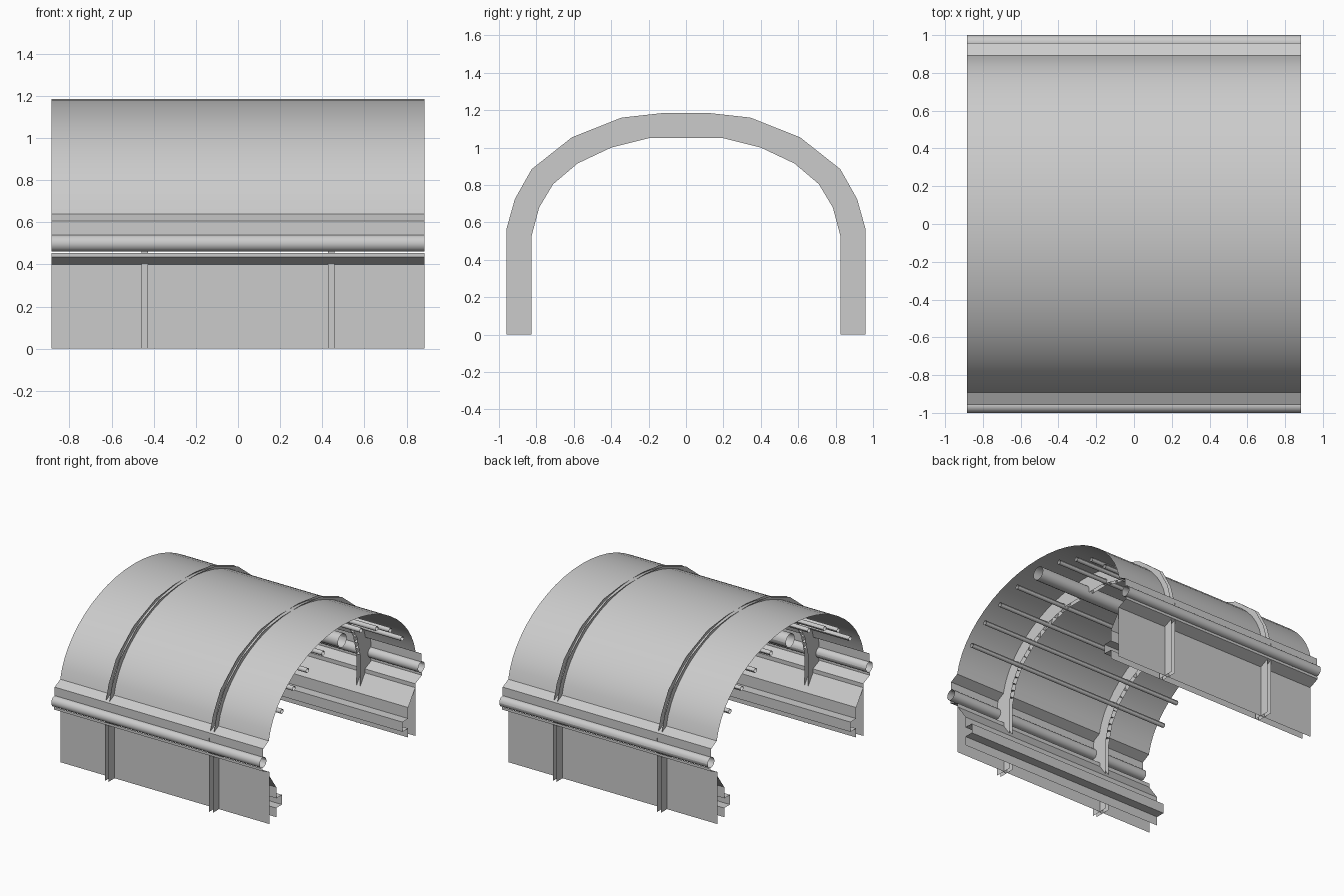
import bpy, math

if "Cube" in bpy.data.objects:
    bpy.data.objects.remove(bpy.data.objects["Cube"])

HALF = 0.885  # half length of the tunnel


def mesh(name, verts, faces, smooth=False):
    me = bpy.data.meshes.new(name)
    me.from_pydata(verts, [], faces)
    ob = bpy.data.objects.new(name, me)
    bpy.context.collection.objects.link(ob)
    if smooth:
        me.polygons.foreach_set("use_smooth", [True] * len(me.polygons))
    return ob


def sheet(name, profile, x0=-HALF, x1=HALF, smooth=False):
    """Thin sheet: a (y, z) profile run along x."""
    verts = [(x, y, z) for y, z in profile for x in (x0, x1)]
    faces = [(2 * i, 2 * i + 1, 2 * i + 3, 2 * i + 2) for i in range(len(profile) - 1)]
    return mesh(name, verts, faces, smooth)


def pipe(name, y, z, r, sides):
    """Open-ended pipe along x."""
    ring = [(y + r * math.cos(2 * math.pi * i / sides),
             z + r * math.sin(2 * math.pi * i / sides)) for i in range(sides + 1)]
    return sheet(name, ring, smooth=True)


def full_arch(half):
    """Mirror a half profile (floor to crown) to a complete arch."""
    return half + [(-y, z) for y, z in reversed(half)]


def blend(a, b, t):
    return tuple(p + (q - p) * t for p, q in zip(a, b))


# Curved roof skin
start = math.asin(0.09 / 0.635)
roof = []
for i in range(25):
    a = start + (math.pi - 2 * start) * i / 24
    roof.append((0.9 * math.cos(a), 0.55 + 0.635 * math.sin(a)))
sheet("roof_shell", roof, smooth=True)

# Arched ribs: two side plates, a web between them and small stiffeners
outer = full_arch([(0.96, 0), (0.96, 0.565), (0.915, 0.725), (0.825, 0.885),
                   (0.61, 1.055), (0.345, 1.16), (0.12, 1.185)])
inner = full_arch([(0.825, 0), (0.825, 0.53), (0.785, 0.68), (0.71, 0.805),
                   (0.58, 0.915), (0.40, 1.0), (0.20, 1.05)])
n = len(outer)
for label, cx in (("left", -0.443), ("right", 0.443)):
    xa, xb = cx - 0.015, cx + 0.015
    for side, x in (("a", xa), ("b", xb)):
        verts = [(x, *p) for p in outer] + [(x, *p) for p in inner]
        faces = [(i, i + 1, n + i + 1, n + i) for i in range(n - 1)]
        mesh(f"rib_plate_{label}_{side}", verts, faces)
    web = [blend(o, i, 0.5) for o, i in zip(outer, inner)]
    sheet(f"rib_web_{label}", web, xa, xb)
    verts, faces = [], []
    for k in range(1, n - 2):
        for t in (0.0, 0.33, 0.67):
            p = blend(web[k], web[k + 1], t)
            q = blend(inner[k], inner[k + 1], t)
            b = len(verts)
            verts += [(xa, *p), (xb, *p), (xb, *q), (xa, *q)]
            faces.append((b, b + 1, b + 2, b + 3))
    mesh(f"rib_stiffeners_{label}", verts, faces)

# Ceiling main pipe
pipe("ceiling_pipe", 0, 1.07, 0.052, 20)

for label, s in (("front", -1), ("back", 1)):
    def mirrored(profile):
        return [(s * y, z) for y, z in profile]

    # Eave band below the roof skin
    sheet(f"eave_{label}", mirrored([(0.89, 0.64), (0.958, 0.605), (0.958, 0.535)]))
    # Outer side pipe
    pipe(f"side_pipe_{label}", s * 0.96, 0.5, 0.04, 20)
    # Lower wall with flared lip
    sheet(f"lower_wall_{label}", mirrored([(0.885, 0), (0.885, 0.40), (0.965, 0.435),
                                           (0.965, 0.455)]))
    # Inner wall trim with projecting rail
    sheet(f"inner_trim_{label}", mirrored([(0.885, 0.37), (0.80, 0.25), (0.80, 0.165),
                                           (0.73, 0.165), (0.73, 0.09), (0.80, 0.09),
                                           (0.80, 0.02)]))
    # Small conduits under the roof
    for k, (y, z) in enumerate([(0.23, 1.06), (0.42, 1.0), (0.585, 0.925), (0.73, 0.805)]):
        pipe(f"conduit_{label}_{k + 1}", s * y, z, 0.018, 10)
